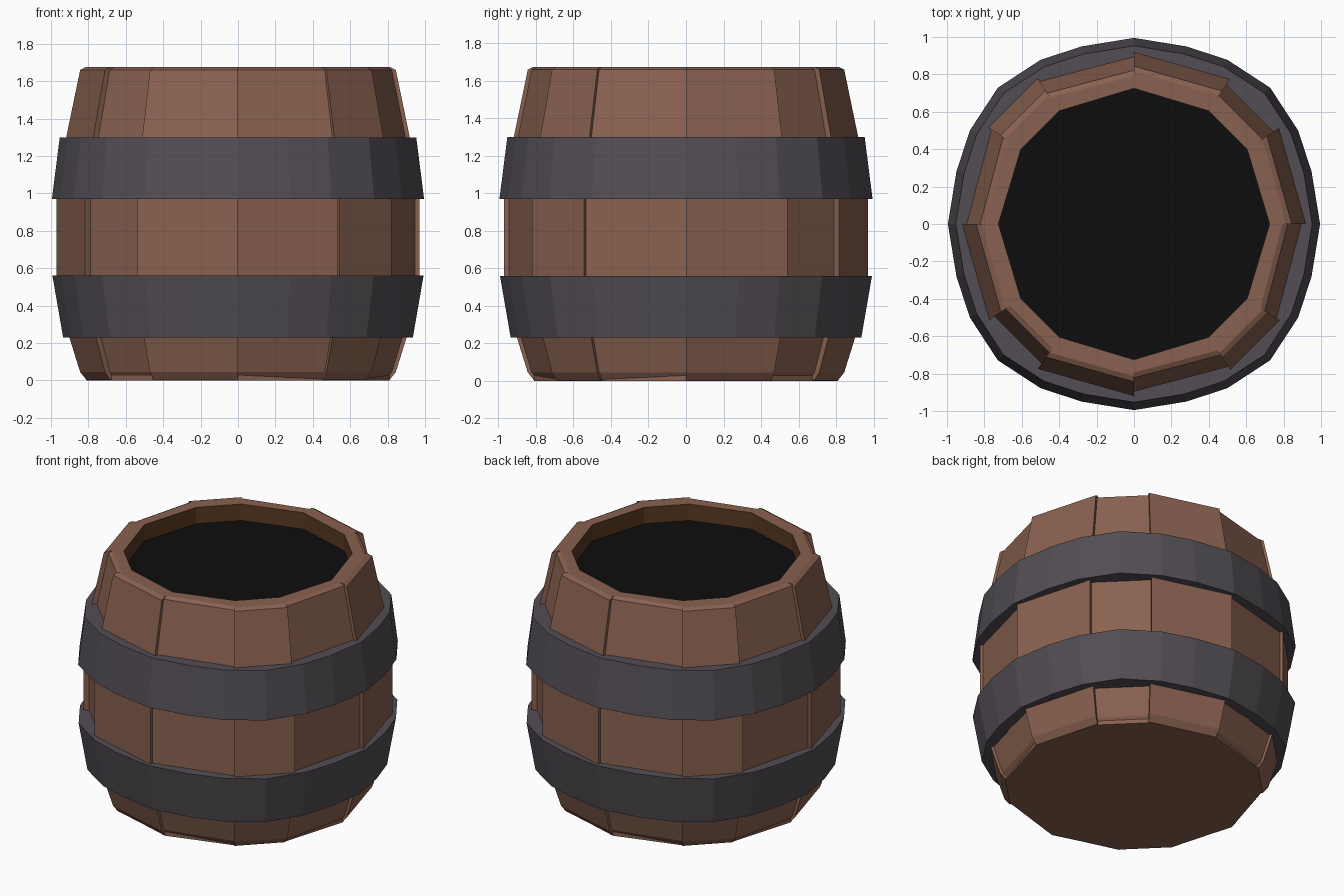
import bpy, bmesh
from math import cos, sin, radians

if "Cube" in bpy.data.objects:
    bpy.data.objects.remove(bpy.data.objects["Cube"])


def material(name, rgb):
    m = bpy.data.materials.new(name)
    m.diffuse_color = (*rgb, 1)
    m.use_nodes = True
    m.node_tree.nodes["Principled BSDF"].inputs["Base Color"].default_value = m.diffuse_color
    return m


wood = material("wood", (0.25, 0.12, 0.08))
inner_wood = material("inner_wood", (0.10, 0.04, 0.015))
iron = material("iron", (0.085, 0.075, 0.09))
black = material("black", (0.004, 0.004, 0.004))


def point(r, deg, z):
    return (r * cos(radians(deg)), r * sin(radians(deg)), z)


def make(name, rings, mats, closed=False, inner=None):
    """Skin a list of equal-length point rings; cap the ends or join them."""
    bm = bmesh.new()
    vs = [[bm.verts.new(p) for p in ring] for ring in rings]
    n = len(vs[0])
    pairs = list(zip(vs, vs[1:])) + ([(vs[-1], vs[0])] if closed else [])
    for a, b in pairs:
        for i in range(n):
            j = (i + 1) % n
            f = bm.faces.new((a[i], a[j], b[j], b[i]))
            if i == inner:
                f.material_index = 1
    if not closed:
        bm.faces.new(vs[0])
        bm.faces.new(vs[-1])
    bmesh.ops.recalc_face_normals(bm, faces=bm.faces)
    me = bpy.data.meshes.new(name)
    bm.to_mesh(me)
    bm.free()
    for m in mats:
        me.materials.append(m)
    ob = bpy.data.objects.new(name, me)
    bpy.context.collection.objects.link(ob)
    return ob


# Staves: wide ones beside each axis, a narrow one on each diagonal.
# Diagonal staves alternate between standing proud and sitting back.
profile = [(0.002, 0.835), (0.045, 0.87), (0.45, 1.0),
           (1.05, 1.0), (1.66, 0.87), (1.675, 0.84)]


def stave(name, a0, a1, r0, r1):
    rings = []
    for z, k in profile:
        rings.append([point(r0 * k, a0, z), point(r1 * k, a1, z),
                      point(0.725, a1, z), point(0.725, a0, z)])
    make(name, rings, [wood, inner_wood], inner=2)


for q in range(4):
    a = q * 90 - 90
    axis, side, diag = (0.945, 0.965, 0.985) if q % 2 == 0 else (0.97, 0.98, 0.945)
    stave(f"stave_{q}_a", a, a + 33.5, axis, side)
    stave(f"stave_{q}_b", a + 33.5, a + 56.5, diag, diag)
    stave(f"stave_{q}_c", a + 56.5, a + 90, side, axis)

# Bottom board and the dark contents near the top
corners = [q * 90 + d for q in range(4) for d in (0, 33.5, 56.5)]


def board(name, r, z0, z1, mat):
    make(name, [[point(r, d, z) for d in corners] for z in (z0, z1)], [mat])


board("barrel_bottom", 0.81, 0.0, 0.04, wood)
board("barrel_contents", 0.735, 1.50, 1.56, black)

# Iron hoops: 24 sides, bulging slightly over the diagonals
shape = [(0, 0.995), (16.5, 0.99), (29.7, 1.01),
         (45, 1.03), (60.3, 1.01), (73.5, 0.99)]


def hoop(name, z0, z1, off0, off1):
    rings = []
    for q in range(4):
        for d, r in shape:
            a = q * 90 + d
            rings.append([point(r + off0, a, z0), point(r + off1, a, z1),
                          point(0.86, a, z1), point(0.86, a, z0)])
    make(name, rings, [iron], closed=True)


hoop("lower_hoop", 0.23, 0.56, -0.06, -0.003)
hoop("upper_hoop", 0.97, 1.30, 0.0, -0.042)
